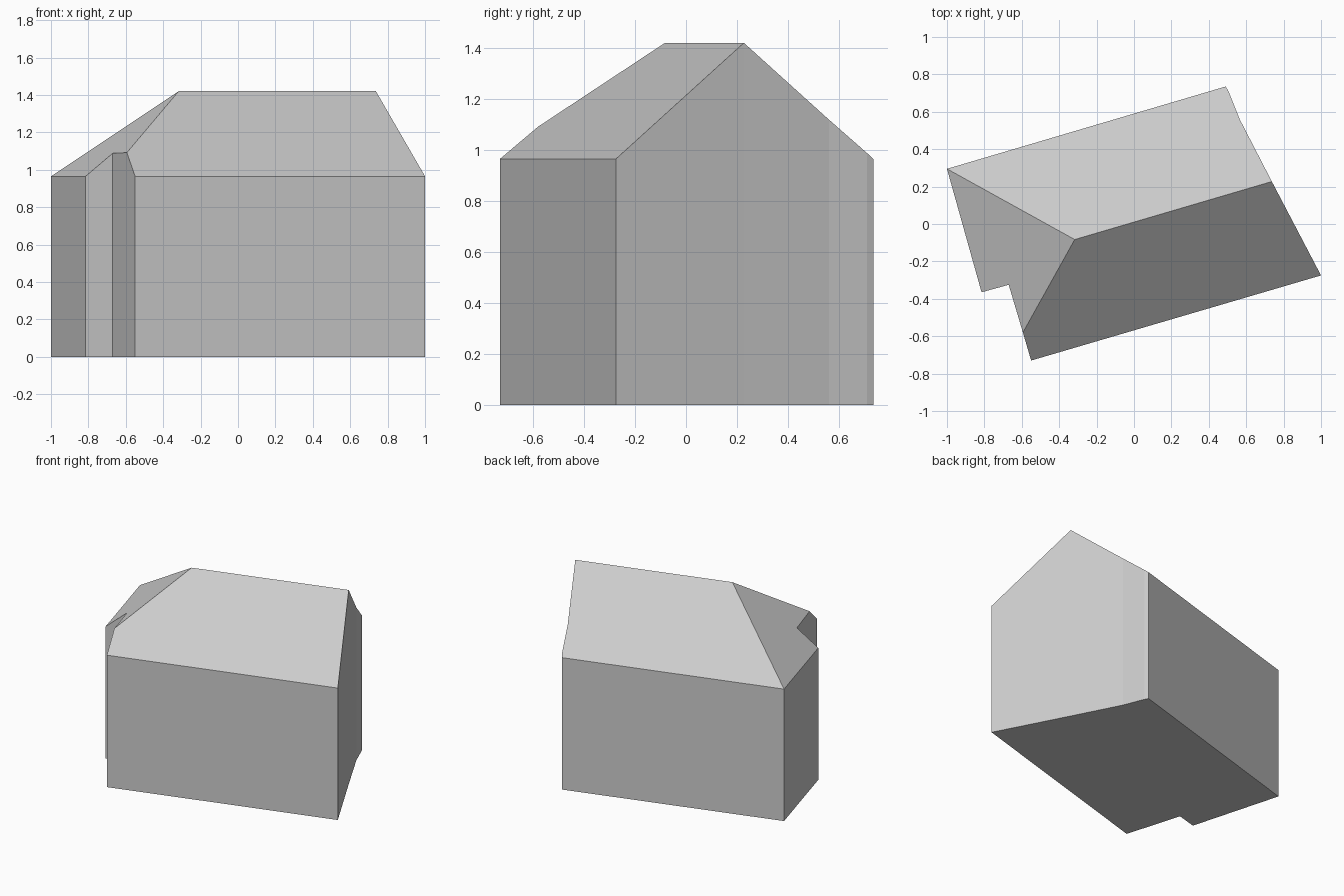
import bpy
import bmesh
from mathutils import Vector
from mathutils.geometry import normal

EAVES, RIDGE = 0.965, 1.42

cube = bpy.data.objects.get("Cube")
if cube:
    bpy.data.objects.remove(cube, do_unlink=True)

# Plan corners, anticlockwise; hip_end and ridge_right lie along walls
plan = {
    "back_left": (-1.0, 0.295),
    "notch_outer": (-0.815, -0.365),
    "notch_inner": (-0.67, -0.325),
    "hip_end": (-0.594, -0.58),
    "front_left": (-0.55, -0.73),
    "front_right": (1.0, -0.275),
    "ridge_right": (0.737, 0.227),
    "gable_bend": (0.565, 0.56),
    "gable_corner": (0.505, 0.71),
    "back_right": (0.49, 0.735),
}
ridge_left = Vector((-0.317, -0.083, RIDGE))


def slope(a, b):
    """Roof plane rising from the eaves line a-b to the ridge."""
    points = [Vector((*plan[n], EAVES)) for n in (a, b)] + [ridge_left]
    n = normal(points)
    return lambda x, y: RIDGE - (n.x * (x - ridge_left.x) + n.y * (y - ridge_left.y)) / n.z


front = slope("front_left", "front_right")
back = slope("back_right", "back_left")
hip = slope("back_left", "notch_outer")


def roof_height(x, y):
    return min(front(x, y), back(x, y), hip(x, y))


bm = bmesh.new()
base = {n: bm.verts.new((x, y, 0)) for n, (x, y) in plan.items()}
top = {n: bm.verts.new((x, y, roof_height(x, y))) for n, (x, y) in plan.items()}
peak = bm.verts.new(ridge_left)
names = list(plan)

# Floor and walls
bm.faces.new([base[n] for n in reversed(names)])
for a, b in zip(names, names[1:] + names[:1]):
    bm.faces.new((base[a], base[b], top[b], top[a]))

# Hip, front and back roof slopes, all meeting at the left ridge end
for first, last in (("back_left", "hip_end"), ("hip_end", "ridge_right")):
    i, j = names.index(first), names.index(last)
    bm.faces.new([top[n] for n in names[i:j + 1]] + [peak])
i = names.index("ridge_right")
bm.faces.new([top[n] for n in names[i:] + names[:1]] + [peak])
bmesh.ops.recalc_face_normals(bm, faces=bm.faces)

mesh = bpy.data.meshes.new("house_body")
bm.to_mesh(mesh)
bm.free()
house = bpy.data.objects.new("house_body", mesh)
bpy.context.collection.objects.link(house)

# Plain grey finish
grey = bpy.data.materials.new("light_grey")
grey.use_nodes = True
colour = (0.6, 0.6, 0.6, 1)
grey.diffuse_color = colour
grey.node_tree.nodes["Principled BSDF"].inputs["Base Color"].default_value = colour
mesh.materials.append(grey)
